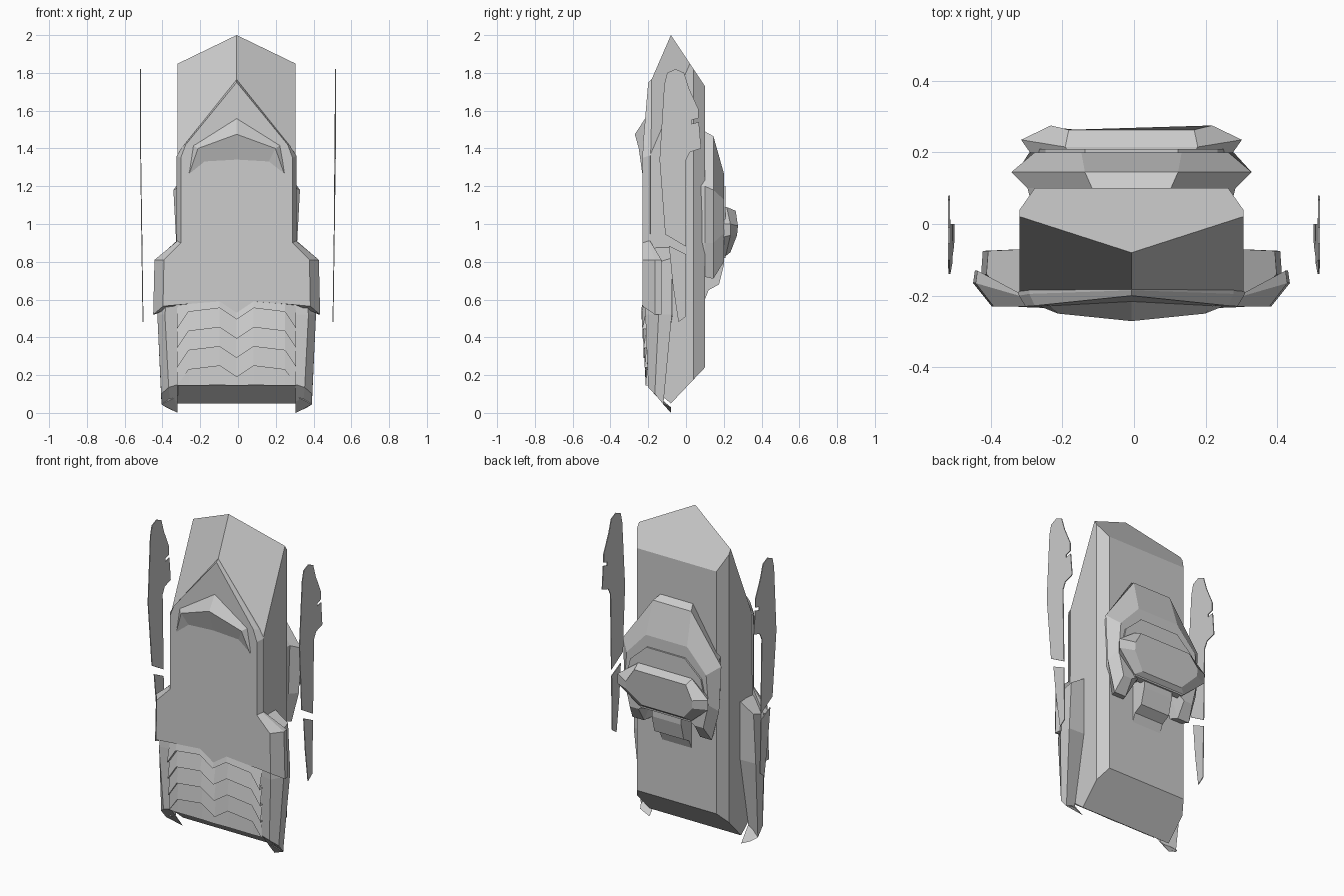
import bpy, bmesh
from mathutils import Vector

CX = -0.007  # centre line of the armoured body


def finish(bm, name, dx=CX):
    bmesh.ops.translate(bm, verts=bm.verts, vec=(dx, 0, 0))
    bmesh.ops.recalc_face_normals(bm, faces=bm.faces)
    me = bpy.data.meshes.new(name)
    bm.to_mesh(me)
    bm.free()
    ob = bpy.data.objects.new(name, me)
    bpy.context.collection.objects.link(ob)
    return ob


def loft(name, loops, closed=True, caps=True, dx=CX):
    """Skin a list of equal-length point loops."""
    bm = bmesh.new()
    rows = [[bm.verts.new(p) for p in lp] for lp in loops]
    n = len(rows[0])
    for a, b in zip(rows, rows[1:]):
        for i in range(n if closed else n - 1):
            j = (i + 1) % n
            bm.faces.new((a[i], a[j], b[j], b[i]))
    if caps:
        bm.faces.new(rows[0])
        bm.faces.new(rows[-1])
    return finish(bm, name, dx)


def sym(half):
    """Mirror right-half points; points on x = 0 are kept once."""
    return list(half) + [(-p[0],) + tuple(p[1:]) for p in reversed(half) if p[0] > 0]


def sym_axis(half):
    """Mirror a half loop that starts and ends on x = 0."""
    return list(half) + [(-p[0],) + tuple(p[1:]) for p in half[-2:0:-1]]


def row(half):
    """Mirror an open half row starting at x = 0."""
    return [(-p[0],) + tuple(p[1:]) for p in half[:0:-1]] + list(half)


# Main hull: chamfered prism trimmed by sloping planes
bm = bmesh.new()
sec = sym([(0.312, -0.2), (0.312, 0.04), (0.27, 0.1)])
face = bm.faces.new([bm.verts.new((x, y, -0.2)) for x, y in sec])
ext = bmesh.ops.extrude_face_region(bm, geom=[face])
bmesh.ops.translate(bm, vec=(0, 0, 2.6),
                    verts=[g for g in ext["geom"] if isinstance(g, bmesh.types.BMVert)])
peak, keel = (0, -0.08, 2), (0, -0.08, 0.05)
for co, no in [(peak, (0, 1.5, 1)), (peak, (1.226, -2.3, 1)), (peak, (-1.226, -2.3, 1)),
               (keel, (0, 0.19, -0.18)), (keel, (0, -0.10, -0.12))]:
    cut = bmesh.ops.bisect_plane(bm, geom=bm.verts[:] + bm.edges[:] + bm.faces[:],
                                 plane_co=co, plane_no=Vector(no).normalized(), clear_outer=True)
    edges = [e for e in bm.edges if e.is_boundary]
    bmesh.ops.holes_fill(bm, edges=edges, sides=0)
finish(bm, "hull")

# Front plate with pointed top and flared collar
loft("front_plate", [
    sym_axis([(0, -0.18, 1.765), (0.285, -0.18, 1.41), (0.318, -0.19, 1.36), (0.318, -0.19, 0.91),
              (0.43, -0.13, 0.81), (0.437, -0.13, 0.52), (0.32, -0.19, 0.57),
              (0.09, -0.19, 0.59), (0, -0.19, 0.54)]),
    sym_axis([(0, -0.185, 1.765), (0.285, -0.195, 1.41), (0.314, -0.2, 1.36), (0.314, -0.2, 0.91),
              (0.435, -0.165, 0.81), (0.442, -0.165, 0.52), (0.32, -0.21, 0.57),
              (0.09, -0.21, 0.59), (0, -0.21, 0.54)]),
    sym_axis([(0, -0.2, 1.75), (0.27, -0.228, 1.42), (0.296, -0.23, 1.35), (0.296, -0.23, 0.9),
              (0.385, -0.23, 0.81), (0.39, -0.23, 0.565), (0.31, -0.23, 0.572),
              (0.09, -0.23, 0.59), (0, -0.23, 0.53)])])

# Raised brow
loft("brow", [
    row([(0, -0.215, 1.56), (0.235, -0.222, 1.42), (0.255, -0.225, 1.27)]),
    row([(0, -0.271, 1.475), (0.205, -0.25, 1.4), (0.25, -0.232, 1.27)]),
    row([(0, -0.228, 1.34), (0.17, -0.228, 1.33), (0.245, -0.228, 1.27)])],
    closed=False, caps=False)

# Overlapping chevron slats
for i in range(5):
    c, yf = 0.495 - 0.102 * i, -0.236 + 0.006 * i
    shape = [(0, 0), (0.09, 0.06), (0.255, 0.04), (0.315, -0.05)]
    loft(f"slat_{i + 1}", [
        row([(x, -0.205, max(0.15, c + d) + 0.11) for x, d in shape]),
        row([(x, yf + 0.04 * max(0, x - 0.2), max(0.145, c + d)) for x, d in shape]),
        row([(x, -0.19, max(0.145, c + d)) for x, d in shape])], closed=False, caps=False)

for s, side in ((1, "right"), (-1, "left")):
    # Side skirts
    loft(f"skirt_{side}", [[(s * x, y, z) for x, y, z in lp] for lp in (
        [(0.29, -0.19, 0.88), (0.34, -0.2, 0.86), (0.405, -0.14, 0.8),
         (0.4, -0.075, 0.82), (0.29, -0.07, 0.89)],
        [(0.3, -0.2, 0.52), (0.38, -0.215, 0.52), (0.42, -0.145, 0.52),
         (0.415, -0.075, 0.52), (0.3, -0.07, 0.52)],
        [(0.312, -0.2, 0.15), (0.36, -0.2, 0.135), (0.4, -0.165, 0.1),
         (0.398, -0.12, 0.045), (0.312, -0.15, 0.09)],
        [(0.312, -0.13, 0.06), (0.355, -0.14, 0.08), (0.385, -0.12, 0.05),
         (0.375, -0.08, 0.03), (0.312, -0.08, 0.0)])])

    # Thin floating side blades, split in two
    upper = [(-0.115, 1.74), (-0.1, 1.8), (-0.055, 1.82), (-0.01, 1.8), (0.015, 1.72),
             (0.065, 1.61), (0.065, 1.56), (0.03, 1.55), (0.03, 1.53), (0.068, 1.54),
             (0.08, 1.4), (0.02, 1.38), (0, 1.34), (0, 0.88), (-0.11, 0.945), (-0.14, 1.34)]
    lower = [(-0.09, 0.885), (0, 0.84), (0, 0.51), (-0.04, 0.48), (-0.07, 0.68)]
    for part, pts in (("upper", upper), ("lower", lower)):
        loft(f"blade_{part}_{side}",
             [[(s * (0.5 + 0.014 * min(1, z - 0.45) + t), y, z) for y, z in pts]
              for t in (0, 0.005)], dx=0)


# Rear mount: stepped arch with two legs
def arch(pts, ys):
    return sym_axis([(x, y, z) for (x, z), y in zip(pts, ys)])


loft("rear_arch", [
    arch([(0, 1.48), (0.11, 1.48), (0.28, 1.2), (0.28, 0.9), (0.24, 0.74), (0.17, 0.74),
          (0.14, 0.86), (0, 0.86)], [0.06] * 8),
    arch([(0, 1.49), (0.11, 1.49), (0.29, 1.2), (0.28, 0.9), (0.25, 0.72), (0.17, 0.72),
          (0.14, 0.85), (0, 0.85)], [0.1] * 8),
    arch([(0, 1.465), (0.13, 1.465), (0.335, 1.18), (0.32, 0.9), (0.27, 0.71), (0.19, 0.71),
          (0.14, 0.84), (0, 0.84)], [0.145] * 8),
    arch([(0, 1.27), (0.14, 1.27), (0.27, 1.13), (0.285, 0.95), (0.25, 0.8), (0.19, 0.8),
          (0.14, 0.83), (0, 0.83)], [0.2] * 8)])

# Inner step ring
oct_pts = [(0.13, 1.2), (0.24, 1.1), (0.27, 0.97), (0.17, 0.82)]
loft("step_ring", [sym([(x, y, z) for x, z in oct_pts]) for y in (0.17, 0.21)])

# Tilted outer disc
loft("rear_disc", [
    sym([(0.17, 0.195, 1.09), (0.28, 0.195, 1.0), (0.28, 0.195, 0.93), (0.17, 0.19, 0.83)]),
    sym([(0.185, 0.215, 1.09), (0.308, 0.235, 1.0), (0.308, 0.235, 0.94), (0.18, 0.21, 0.83)]),
    sym([(0.175, 0.263, 1.07), (0.225, 0.275, 0.99), (0.225, 0.27, 0.94), (0.14, 0.235, 0.85)])])

# Lower stub of the mount
stub = [(0.08, 0.6), (0.1, 0.6), (0.12, 0.65), (0.175, 0.68), (0.2, 0.78), (0.2, 0.88), (0.08, 0.88)]
loft("rear_stub", [[(x, y, z) for y, z in stub] for x in (-0.1, 0.1)])
